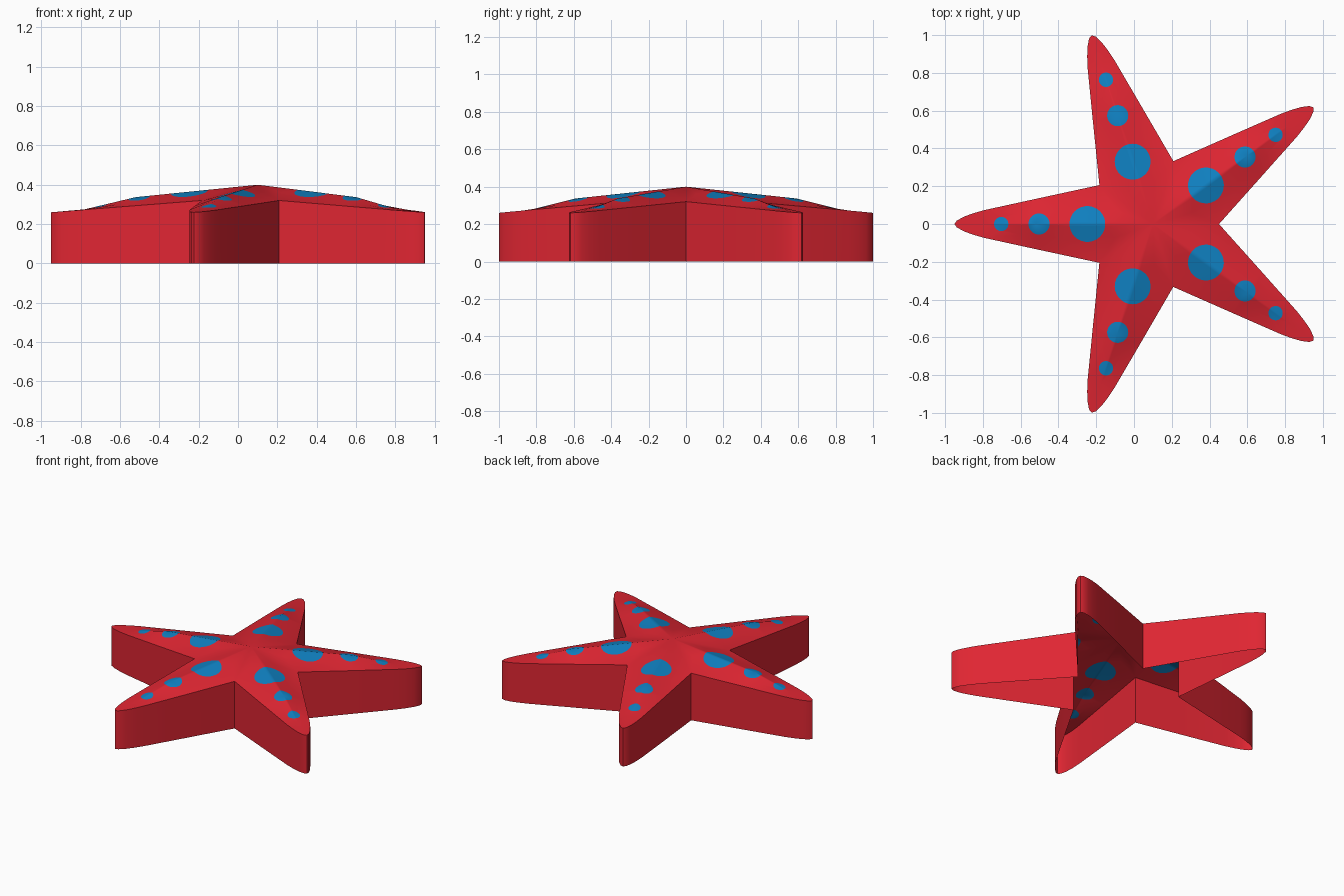
import bpy, bmesh, math
from mathutils import Vector, geometry

if "Cube" in bpy.data.objects:
    bpy.data.objects.remove(bpy.data.objects["Cube"])

CX = 0.1                                   # star centre on x
U0, W0 = 0.283, 0.206                      # inner corner in arm coordinates
WIDTH = [(U0, W0), (0.62, 0.133), (0.89, 0.074), (0.95, 0.057), (1.0, 0.039),
         (1.038, 0.018), (1.05, 0.0)]      # arm half width along its length
RIDGE = [(0, 0.40), (0.62, 0.337), (0.88, 0.275), (1.05, 0.26)]
EDGE = [(0, 0.40), (U0, 0.32), (1.05, 0.26)]
SPOTS = [(0.347, 0.095), (0.603, 0.056), (0.803, 0.038)]
ARMS = [math.radians(36 + 72 * k) for k in range(5)]


def lerp(table, u):
    for (a, p), (b, q) in zip(table, table[1:]):
        if u <= b:
            return p + (q - p) * (u - a) / (b - a)
    return table[-1][1]


def place(arm, u, v):
    c, s = math.cos(arm), math.sin(arm)
    return Vector((CX + u * c - v * s, u * s + v * c))


def height(p):
    x, y = p[0] - CX, p[1]
    arm = min(ARMS, key=lambda a: -math.cos(math.atan2(y, x) - a))
    u = x * math.cos(arm) + y * math.sin(arm)
    v = abs(y * math.cos(arm) - x * math.sin(arm))
    w = u * math.tan(math.radians(36)) if u < U0 else lerp(WIDTH, u)
    t = min(1, v / w) if w > 1e-5 else 0
    return lerp(RIDGE, u) * (1 - t) + lerp(EDGE, u) * t


def material(name, rgb):
    m = bpy.data.materials.new(name)
    m.diffuse_color = (*rgb, 1)
    m.use_nodes = True
    m.node_tree.nodes["Principled BSDF"].inputs["Base Color"].default_value = m.diffuse_color
    return m


# flat plan: outline, ridge lines, valley lines and spot circles
pts, edges, outline, spots = [], [], [], []


def add(p):
    pts.append(p)
    return len(pts) - 1


centre = add(Vector((CX, 0)))
for arm in ARMS:
    right = [add(place(arm, u, -w)) for u, w in WIDTH]
    left = [add(place(arm, u, w)) for u, w in WIDTH[-2:0:-1]]
    outline += right + left
    edges.append((centre, right[0]))
    ridge = [centre] + [add(place(arm, u, 0)) for u in (0.62, 0.88)] + [right[-1]]
    edges += zip(ridge, ridge[1:])
    for u in (0.2, 0.48, 0.7):
        for side in (-1, 1):
            w = u * math.tan(math.radians(36)) if u < U0 else lerp(WIDTH, u)
            add(place(arm, u, side * w * 0.5))
    for u, r in SPOTS:
        spots.append((place(arm, u, 0), r))
        ring = [add(place(arm, u + r * math.cos(a), r * math.sin(a)))
                for a in [math.tau * (i + 0.5) / 28 for i in range(28)]]
        edges += zip(ring, ring[1:] + ring[:1])

res = geometry.delaunay_2d_cdt(pts, edges, [outline], 1, 1e-5)

# raised top with coloured spots
bm = bmesh.new()
verts = [bm.verts.new((p[0], p[1], height(p))) for p in res[0]]
for tri in res[2]:
    f = bm.faces.new([verts[i] for i in tri])
    c = f.calc_center_median().to_2d()
    f.material_index = int(any((c - s).length < r for s, r in spots))
    f.normal_update()
    if f.normal.z < 0:
        f.normal_flip()

# side walls down to the ground, open underneath
rim = [e for e in bm.edges if e.is_boundary]
low = {v: bm.verts.new((v.co.x, v.co.y, 0)) for v in {v for e in rim for v in e.verts}}
for e in rim:
    loop = e.link_loops[0]
    a, b = loop.vert, loop.link_loop_next.vert
    bm.faces.new((b, a, low[a], low[b])).material_index = 0

mesh = bpy.data.meshes.new("starfish_body")
bm.to_mesh(mesh)
bm.free()
mesh.materials.append(material("red", (0.74, 0.019, 0.032)))
mesh.materials.append(material("blue", (0.005, 0.22, 0.54)))
body = bpy.data.objects.new("starfish_body", mesh)
bpy.context.collection.objects.link(body)
bpy.context.view_layer.objects.active = body
body.select_set(True)
bpy.ops.object.shade_smooth_by_angle(angle=math.radians(40))
